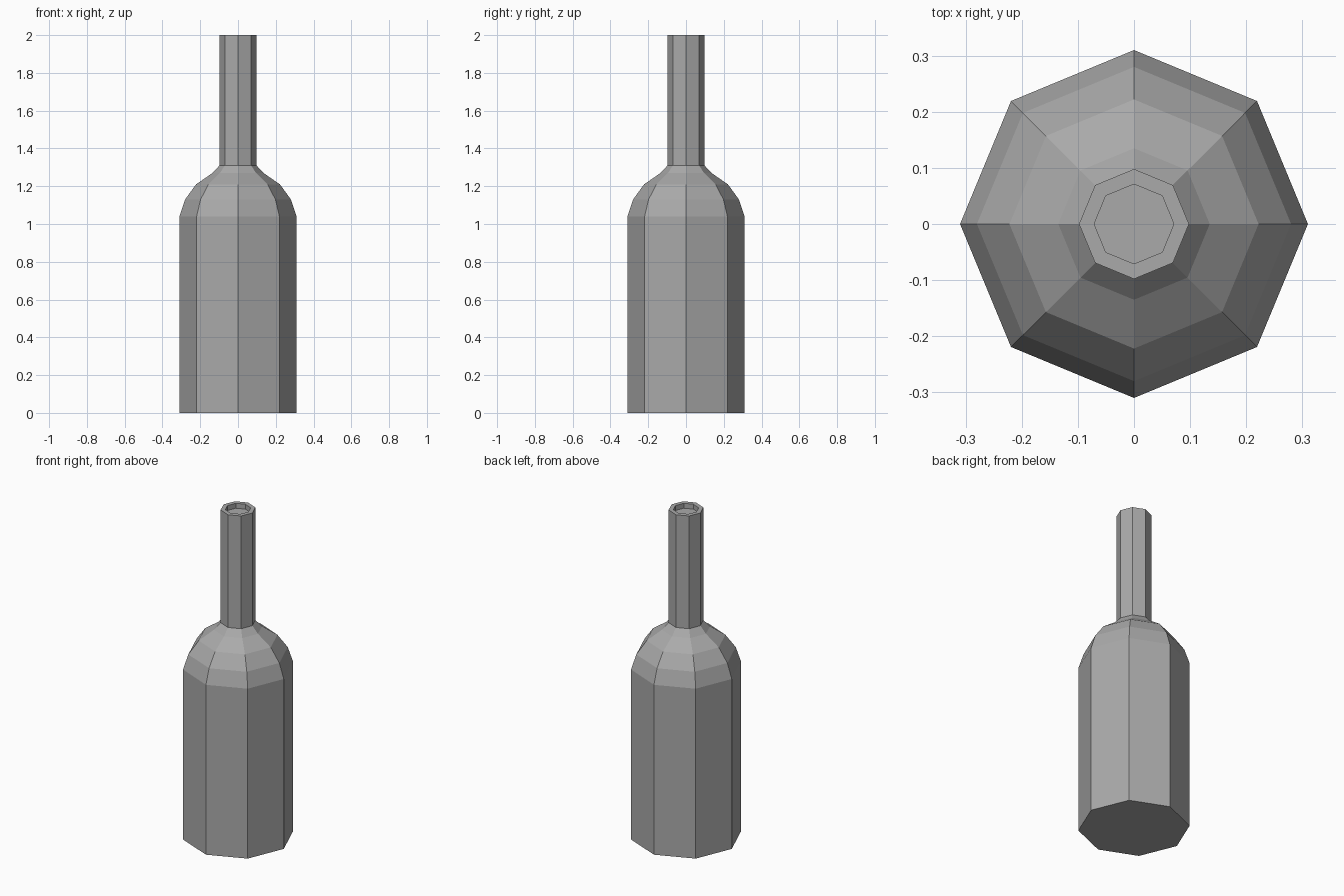
import bpy, bmesh
from math import cos, sin, pi

if "Cube" in bpy.data.objects:
    bpy.data.objects.remove(bpy.data.objects["Cube"], do_unlink=True)

SIDES = 8

# Single grey material
grey = bpy.data.materials.new("plain_grey")
grey.use_nodes = True
colour = (0.4, 0.4, 0.4, 1)
grey.diffuse_color = colour
grey.node_tree.nodes["Principled BSDF"].inputs["Base Color"].default_value = colour


def lathe(name, profile):
    """Sweep (radius, height) points round z, capping both ends."""
    bm = bmesh.new()
    rings = [[bm.verts.new((r * cos(2 * pi * i / SIDES), r * sin(2 * pi * i / SIDES), z))
              for i in range(SIDES)] for r, z in profile]
    for low, high in zip(rings, rings[1:]):
        for i in range(SIDES):
            j = (i + 1) % SIDES
            bm.faces.new((low[i], low[j], high[j], high[i]))
    bm.faces.new(rings[0][::-1])
    bm.faces.new(rings[-1])
    mesh = bpy.data.meshes.new(name)
    bm.to_mesh(mesh)
    bm.free()
    mesh.materials.append(grey)
    obj = bpy.data.objects.new(name, mesh)
    bpy.context.collection.objects.link(obj)
    return obj


# Straight body, rounded shoulder, neck, then rim and shallow mouth recess
body = [(0.31, 0), (0.31, 1.04)]
shoulder = [(0.28, 1.13), (0.222, 1.21), (0.135, 1.27)]
neck = [(0.098, 1.31), (0.098, 2)]
mouth = [(0.071, 2), (0.071, 1.97)]
lathe("bottle", body + shoulder + neck + mouth)
